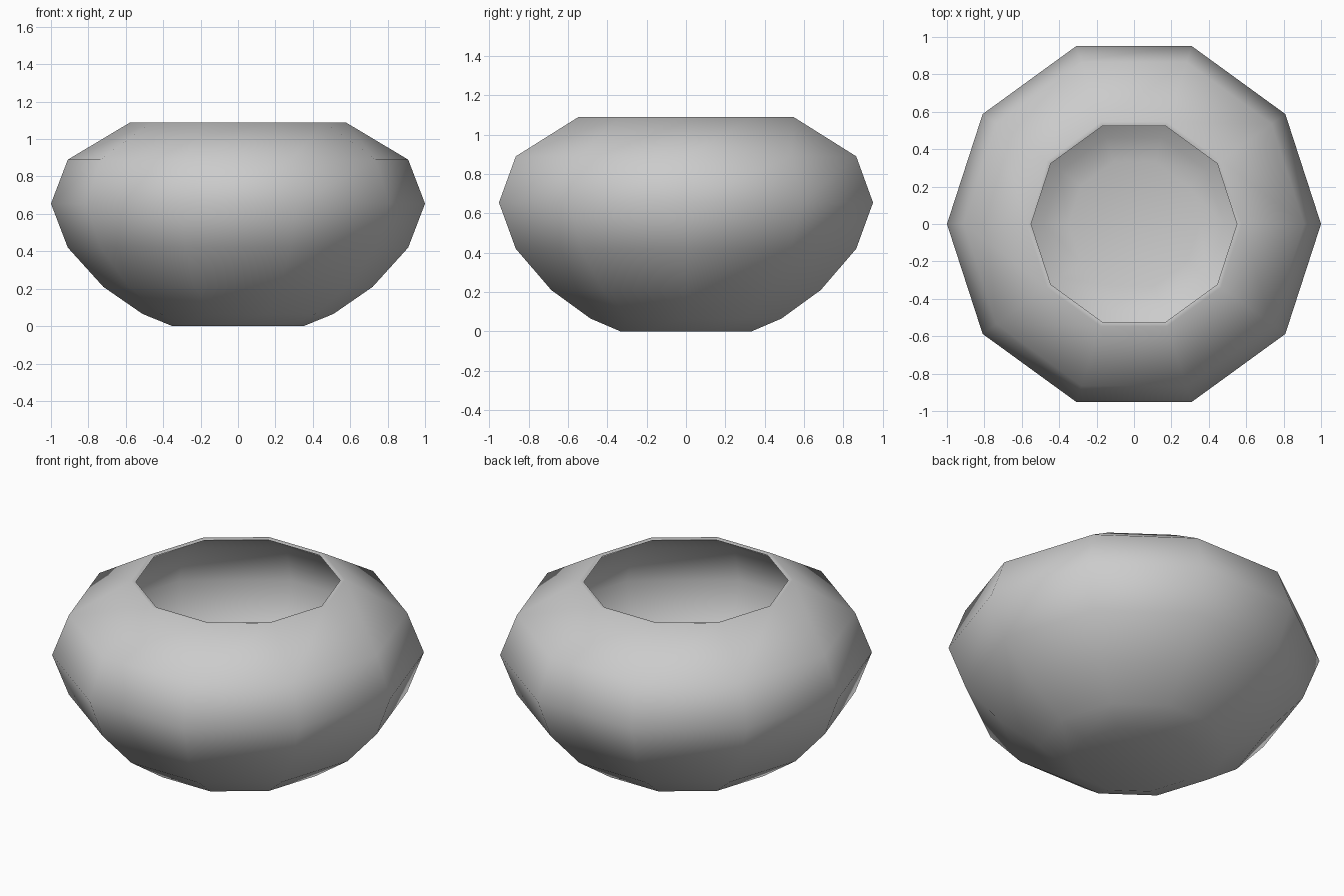
import bpy, bmesh, math

cube = bpy.data.objects.get("Cube")
if cube:
    bpy.data.objects.remove(cube)

SIDES = 10
WALL = 0.025

# Glaze colour
grey = bpy.data.materials.new("plain_grey")
grey.use_nodes = True
colour = (0.6, 0.6, 0.6, 1)
grey.diffuse_color = colour
grey.node_tree.nodes["Principled BSDF"].inputs["Base Color"].default_value = colour

# Radius and height of each ring: outside going up, then inside going down
outer = [(0.35, 0), (0.51, 0.065), (0.72, 0.21), (0.91, 0.42),
         (1.0, 0.655), (0.91, 0.89), (0.575, 1.09)]
inner = [(0.55, 1.085)] + [(r - WALL, z) for r, z in reversed(outer[1:-1])]
inner.append((outer[0][0], WALL))

# Bowl body, lathed with ten sides
bm = bmesh.new()
rings = []
for r, z in outer + inner:
    rings.append([bm.verts.new((r * math.cos(a), r * math.sin(a), z))
                  for a in (math.tau * i / SIDES for i in range(SIDES))])
for low, high in zip(rings, rings[1:]):
    for i in range(SIDES):
        j = (i + 1) % SIDES
        bm.faces.new((low[i], low[j], high[j], high[i]))

# Base and inside floor
bm.faces.new(rings[0][::-1])
bm.faces.new(rings[-1])
bmesh.ops.recalc_face_normals(bm, faces=bm.faces)

mesh = bpy.data.meshes.new("bowl")
bm.to_mesh(mesh)
bm.free()
mesh.materials.append(grey)
bowl = bpy.data.objects.new("bowl", mesh)
bpy.context.collection.objects.link(bowl)

# Soft body with a crisp inner lip
bpy.context.view_layer.objects.active = bowl
bowl.select_set(True)
bpy.ops.object.shade_smooth_by_angle(angle=math.radians(60))
